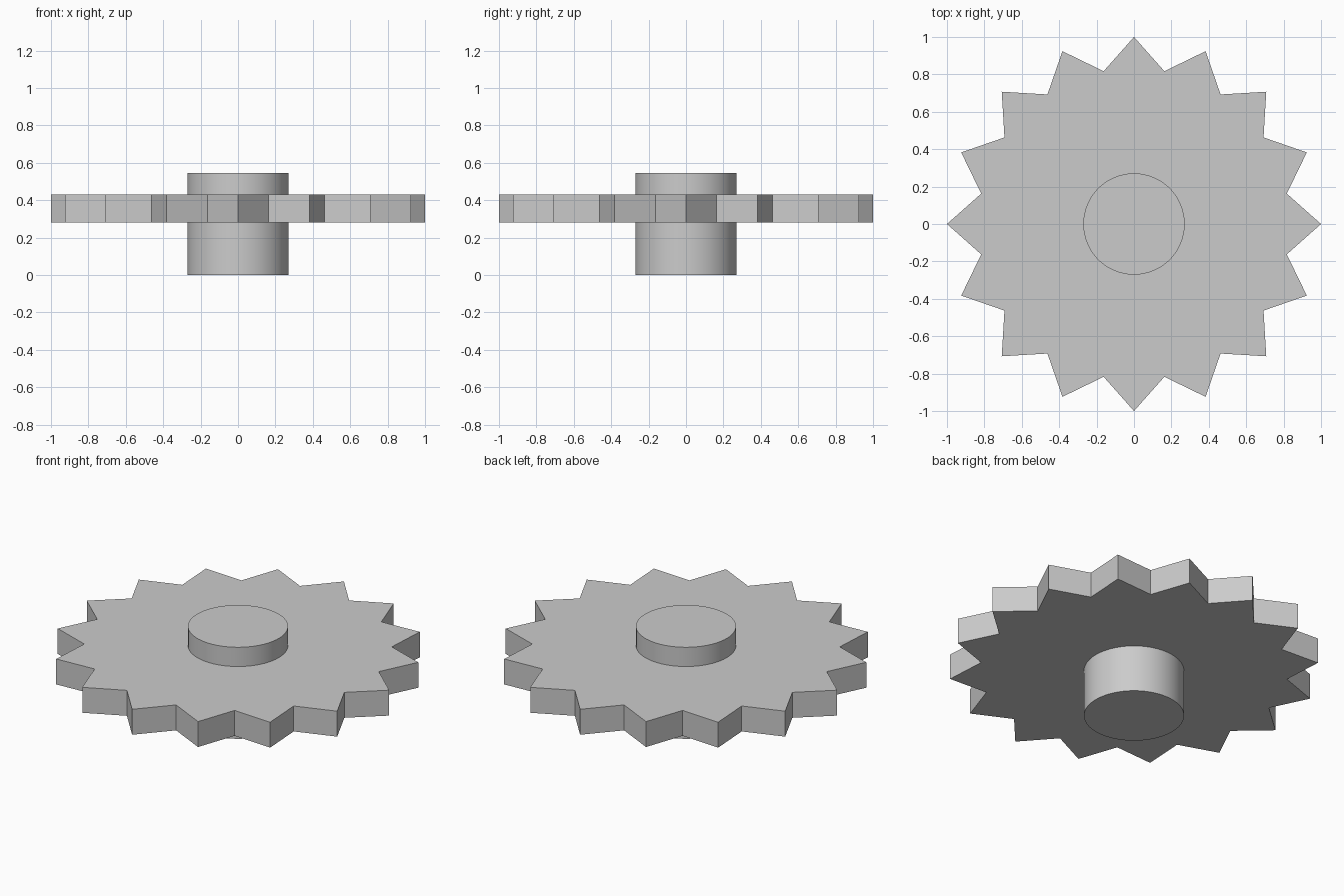
import bpy
import bmesh
from math import pi, sin, cos

cube = bpy.data.objects.get("Cube")
if cube:
    bpy.data.objects.remove(cube, do_unlink=True)

# Single plain grey material
GREY = (0.6, 0.6, 0.6, 1.0)
grey = bpy.data.materials.new("plain grey")
grey.use_nodes = True
grey.diffuse_color = GREY
grey.node_tree.nodes["Principled BSDF"].inputs["Base Color"].default_value = GREY


def prism(name, outline, bottom, top):
    """Extrude a closed xy outline upward from bottom to top."""
    bm = bmesh.new()
    base = bm.faces.new([bm.verts.new((x, y, bottom)) for x, y in outline])
    side = bmesh.ops.extrude_face_region(bm, geom=[base], use_keep_orig=True)
    upper = [v for v in side["geom"] if isinstance(v, bmesh.types.BMVert)]
    bmesh.ops.translate(bm, verts=upper, vec=(0, 0, top - bottom))
    bmesh.ops.recalc_face_normals(bm, faces=bm.faces)
    mesh = bpy.data.meshes.new(name)
    bm.to_mesh(mesh)
    bm.free()
    mesh.materials.append(grey)
    obj = bpy.data.objects.new(name, mesh)
    bpy.context.collection.objects.link(obj)
    return obj


def ring(count, radii):
    """Points around a circle, cycling through the given radii."""
    return [(radii[i % len(radii)] * cos(2 * pi * i / count),
             radii[i % len(radii)] * sin(2 * pi * i / count))
            for i in range(count)]


# Toothed wheel: tips and valleys alternate
TEETH = 16
prism("toothed_wheel", ring(2 * TEETH, (1.0, 0.833)), 0.28, 0.432)

# Round hub through the middle, longer below the wheel
hub = prism("hub", ring(64, (0.271,)), 0.0, 0.547)
bpy.ops.object.select_all(action="DESELECT")
hub.select_set(True)
bpy.context.view_layer.objects.active = hub
bpy.ops.object.shade_smooth_by_angle(angle=pi / 6)
